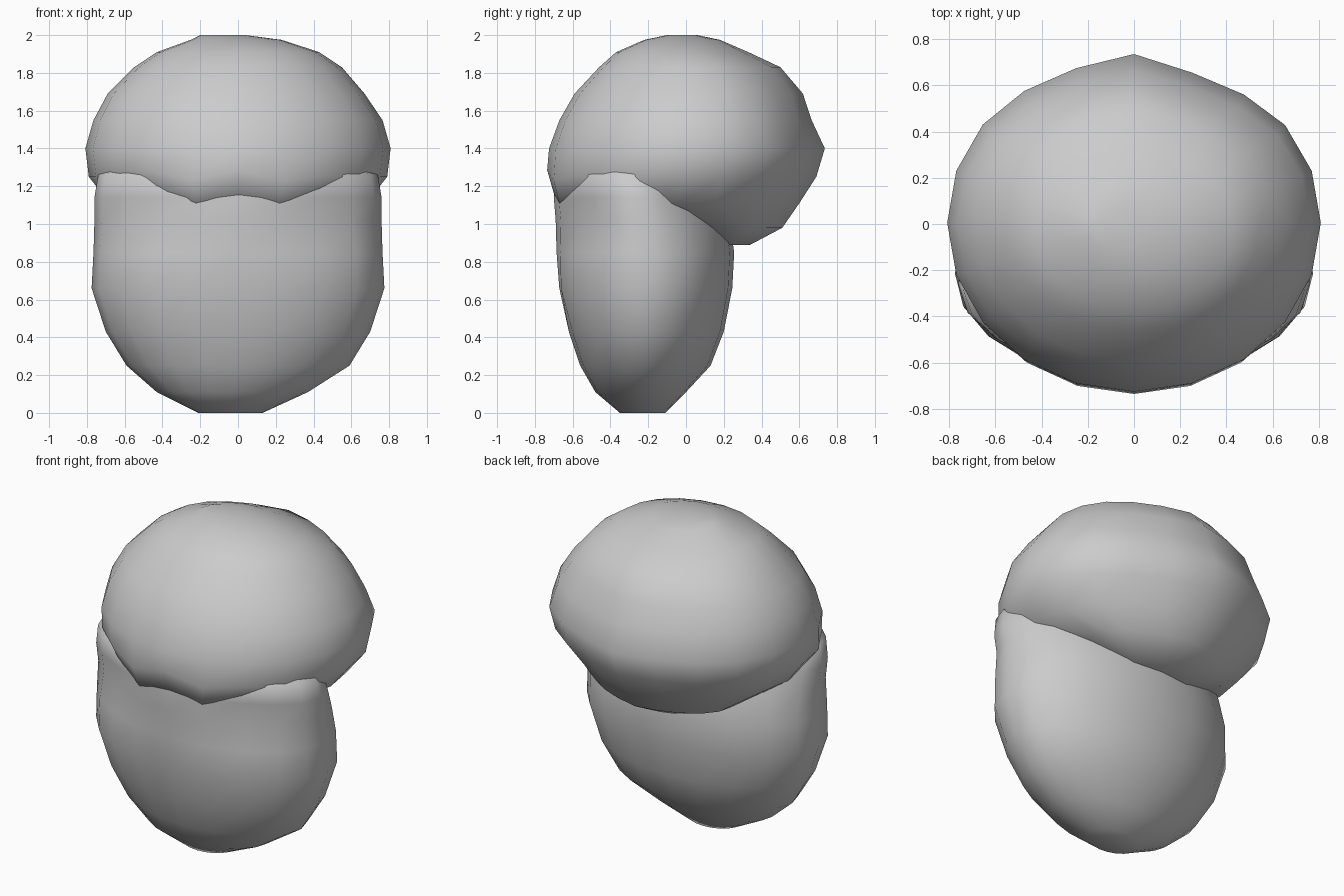
import bpy, bmesh, math

cube = bpy.data.objects.get("Cube")
if cube:
    bpy.data.objects.remove(cube, do_unlink=True)

grey = bpy.data.materials.new("plain grey")
grey.use_nodes = True
colour = (0.6, 0.6, 0.6, 1)
grey.diffuse_color = colour
grey.node_tree.nodes["Principled BSDF"].inputs["Base Color"].default_value = colour


def loft(name, rings, sides, shape):
    """Skin stacked rounded rings: (z, half width, front y, back y, x shift, roundness)."""
    bm = bmesh.new()
    loops = []
    for z, w, front, back, shift, power in rings:
        loop = []
        for i in range(sides):
            a = 2 * math.pi * i / sides
            c, s = math.cos(a), math.sin(a)
            x = shift + w * math.copysign(abs(c) ** (2 / power), c)
            y = (front + back) / 2 + (back - front) / 2 * math.copysign(abs(s) ** (2 / power), s)
            loop.append(bm.verts.new(shape(x, y, z)))
        loops.append(loop)
    for low, high in zip(loops, loops[1:]):
        for i in range(sides):
            j = (i + 1) % sides
            bm.faces.new((low[i], low[j], high[j], high[i]))
    for loop in (loops[0], loops[-1]):
        bmesh.ops.contextual_create(bm, geom=loop)
    bmesh.ops.recalc_face_normals(bm, faces=bm.faces)
    mesh = bpy.data.meshes.new(name)
    bm.to_mesh(mesh)
    bm.free()
    mesh.materials.append(grey)
    mesh.shade_smooth()
    obj = bpy.data.objects.new(name, mesh)
    bpy.context.collection.objects.link(obj)
    return obj


def face_shape(x, y, z):
    # shallow temples and eye hollows on the front, fuller cheeks below
    if y < -0.4:
        hollow = math.exp(-((abs(x) - 0.48) ** 2 + (z - 1.04) ** 2) / 0.03)
        cheek = math.exp(-((abs(x) - 0.3) ** 2 + (z - 0.68) ** 2) / 0.03)
        y += 0.04 * hollow - 0.015 * cheek
    return x, y, z


def hair_shape(x, y, z):
    # wavy fringe along the lower front edge
    if y < -0.3 and 1.0 < z < 1.3:
        z += 0.035 * math.cos(math.pi * x / 0.2) * math.exp(-(x / 0.5) ** 2)
        z += 0.05 * math.exp(-((x + 0.57) / 0.12) ** 2)
    # soft point at the back, a little fuller on the right
    if y > 0:
        trim = 0.07 if x > 0 else 0.04
        y -= trim * y * math.sin(math.pi * min(abs(x) / 0.7, 1))
    return x, y, z


# Head: chin up to the crown hidden under the hair
loft("head", [
    (0.00, 0.17, -0.35, -0.11, -0.04, 2.0),
    (0.11, 0.40, -0.48, 0.00, -0.03, 1.95),
    (0.25, 0.59, -0.56, 0.13, 0, 1.95),
    (0.43, 0.70, -0.62, 0.20, 0, 2.0),
    (0.66, 0.775, -0.67, 0.245, 0, 2.05),
    (0.85, 0.765, -0.685, 0.255, 0, 2.05),
    (1.02, 0.76, -0.69, 0.23, 0, 1.88),
    (1.14, 0.76, -0.70, 0.18, 0, 1.85),
    (1.26, 0.74, -0.68, 0.12, 0, 1.85),
    (1.40, 0.50, -0.45, 0.00, 0, 2.0),
], 20, face_shape)

# Hair: swept back cap that hangs low behind
loft("hair", [
    (0.89, 0.20, 0.12, 0.34, 0, 2.0),
    (0.98, 0.46, -0.08, 0.51, 0, 2.0),
    (1.11, 0.68, -0.695, 0.60, 0, 2.0),
    (1.25, 0.79, -0.735, 0.69, 0, 2.0),
    (1.40, 0.808, -0.725, 0.735, 0, 2.0),
    (1.55, 0.765, -0.67, 0.665, 0, 2.03),
    (1.69, 0.68, -0.59, 0.62, -0.01, 2.05),
    (1.83, 0.55, -0.46, 0.50, 0, 2.05),
    (1.91, 0.43, -0.37, 0.33, 0, 2.05),
    (1.975, 0.24, -0.22, 0.18, -0.01, 2.0),
    (2.00, 0.12, -0.10, 0.06, -0.08, 2.0),
], 20, hair_shape)
